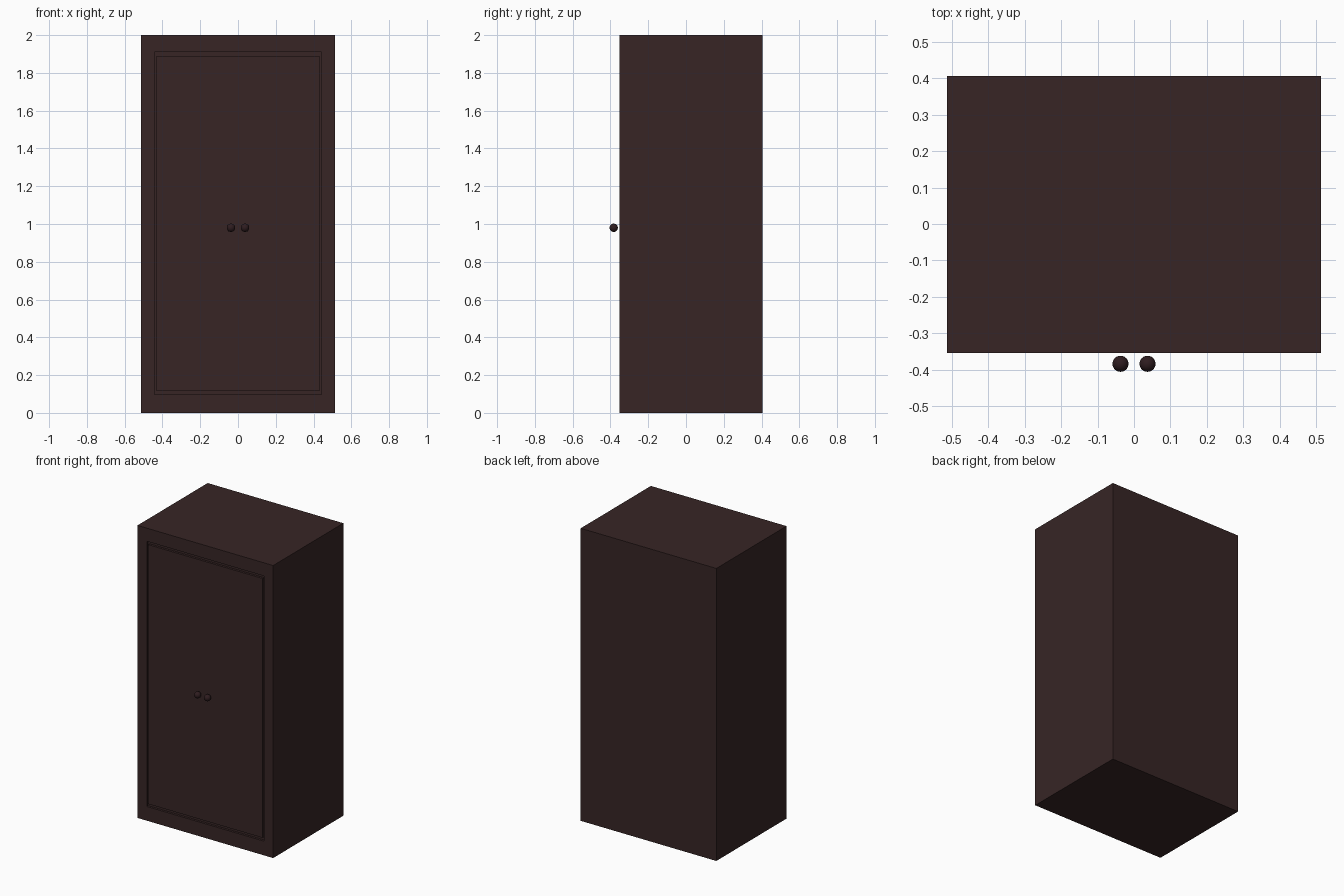
import bpy, bmesh
from mathutils import Vector

if "Cube" in bpy.data.objects:
    bpy.data.objects.remove(bpy.data.objects["Cube"])


def material(name, rgb):
    m = bpy.data.materials.new(name)
    m.diffuse_color = (*rgb, 1)
    m.use_nodes = True
    m.node_tree.nodes["Principled BSDF"].inputs["Base Color"].default_value = m.diffuse_color
    return m


wood = material("dark wood", (0.038, 0.0185, 0.0185))
knob_mat = material("dark knob", (0.028, 0.012, 0.014))


def finish(bm, name, mat):
    bmesh.ops.recalc_face_normals(bm, faces=bm.faces)
    me = bpy.data.meshes.new(name)
    bm.to_mesh(me)
    bm.free()
    me.materials.append(mat)
    ob = bpy.data.objects.new(name, me)
    bpy.context.collection.objects.link(ob)
    return ob


# cabinet body with a narrow groove framing the door panel
W, FRONT, BACK, H = 0.513, -0.353, 0.405, 2.0
bm = bmesh.new()
bmesh.ops.create_cube(bm, size=1)
for v in bm.verts:
    v.co = Vector((v.co.x * 2 * W, BACK if v.co.y > 0 else FRONT, (v.co.z + 0.5) * H))
bm.normal_update()
front = min(bm.faces, key=lambda f: f.normal.y)


def step(x, z0, z1, y):
    """Inset the front face to the given rectangle and depth."""
    bmesh.ops.inset_region(bm, faces=[front], thickness=0.005)
    for v in front.verts:
        v.co = Vector((x if v.co.x > 0 else -x, y, z1 if v.co.z > 1 else z0))


DEPTH = 0.015
step(0.443, 0.097, 1.91, FRONT)
step(0.443, 0.097, 1.91, FRONT + DEPTH)
step(0.432, 0.117, 1.89, FRONT + DEPTH)
step(0.432, 0.117, 1.89, FRONT)
finish(bm, "cabinet_body", wood)

# pair of round door knobs
for side, x in (("left", -0.037), ("right", 0.037)):
    bm = bmesh.new()
    bmesh.ops.create_uvsphere(bm, u_segments=32, v_segments=16, radius=0.022)
    bmesh.ops.translate(bm, verts=bm.verts, vec=(x, -0.383, 0.98))
    for f in bm.faces:
        f.smooth = True
    finish(bm, side + "_knob", knob_mat)
